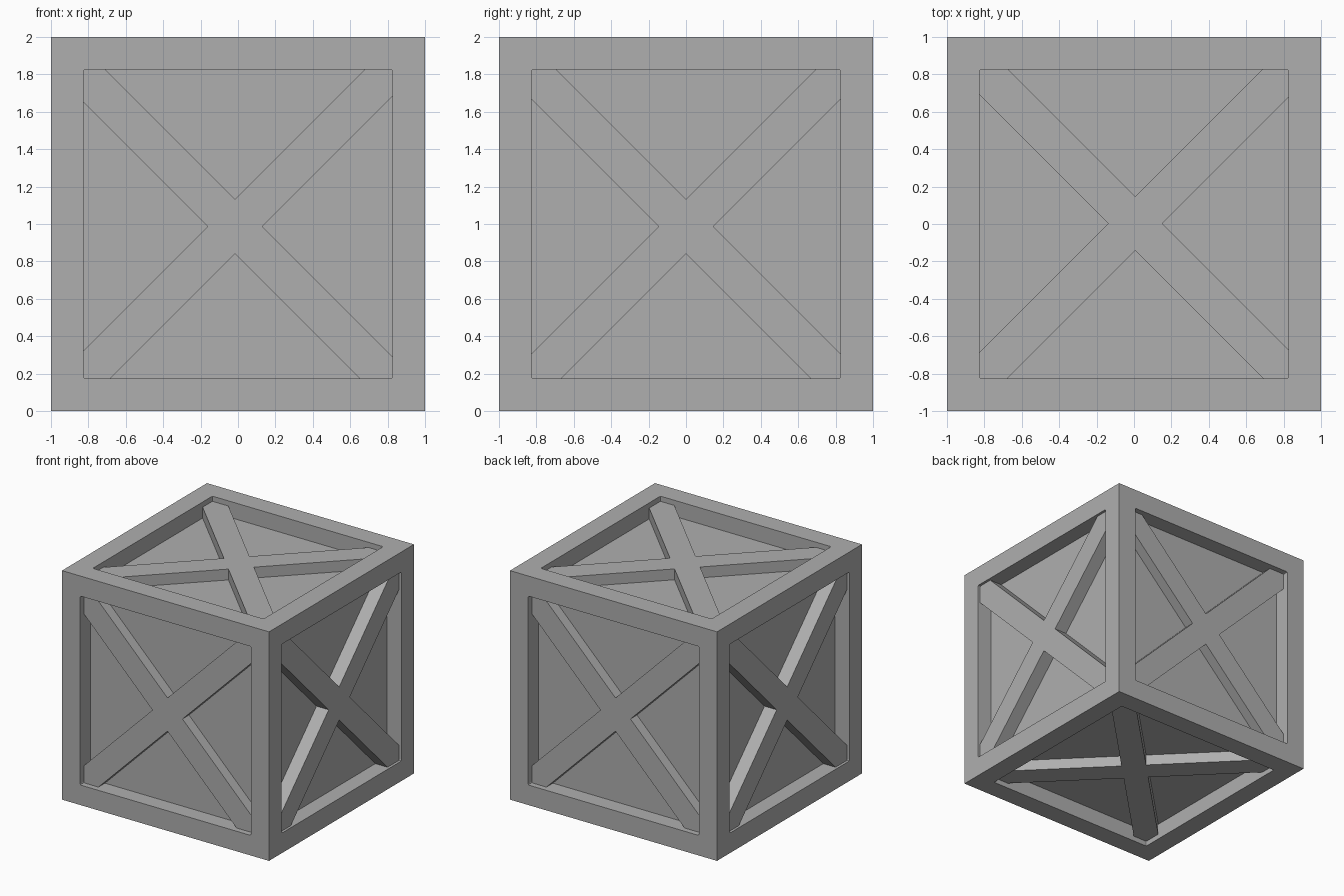
import bpy, bmesh, math
from mathutils import Matrix, Vector

if "Cube" in bpy.data.objects:
    bpy.data.objects.remove(bpy.data.objects["Cube"])

BORDER, PANEL_DEPTH = 0.175, 0.14
ARM, HALF = 1.25, 0.1025   # brace arm length and half width

grey = bpy.data.materials.new("dark_grey")
grey.diffuse_color = (0.43, 0.43, 0.43, 1)
grey.use_nodes = True
grey.node_tree.nodes["Principled BSDF"].inputs["Base Color"].default_value = grey.diffuse_color


def make_object(name, bm):
    bmesh.ops.recalc_face_normals(bm, faces=bm.faces[:])
    mesh = bpy.data.meshes.new(name)
    bm.to_mesh(mesh)
    bm.free()
    mesh.materials.append(grey)
    ob = bpy.data.objects.new(name, mesh)
    bpy.context.collection.objects.link(ob)
    return ob


# Crate body: cube with a recessed panel on each side, leaving a border frame
bm = bmesh.new()
bmesh.ops.create_cube(bm, size=2, matrix=Matrix.Translation((0, 0, 1)))
panels = bm.faces[:]
bmesh.ops.inset_individual(bm, faces=panels, thickness=BORDER, use_even_offset=True)
bmesh.ops.inset_individual(bm, faces=panels, thickness=0, depth=-PANEL_DEPTH)
# Slightly rounded corners in each recess
corners = [e for e in bm.edges if abs(e.calc_length() - PANEL_DEPTH) < 0.01]
bmesh.ops.bevel(bm, geom=corners, offset=0.01, segments=2, profile=0.5, affect='EDGES')
make_object("crate_frame", bm)


# Crossed braces: one X-shaped slab per side, ends buried in the frame
def brace(name, u, v, centre, recess):
    u, v = Vector(u), Vector(v)
    n = u.cross(v)
    bm = bmesh.new()
    verts = []
    for k in range(4):
        rot = Matrix.Rotation(math.radians(45 + 90 * k), 2)
        for p in ((HALF, -HALF), (ARM, -HALF), (ARM, HALF)):
            q = rot @ Vector(p) + Vector(centre)
            pos = Vector((0, 0, 1)) + u * q.x + v * q.y + n * (1 - recess)
            verts.append(bm.verts.new(pos))
    face = bm.faces.new(verts)
    res = bmesh.ops.extrude_face_region(bm, geom=[face], use_keep_orig=True)
    moved = [g for g in res["geom"] if isinstance(g, bmesh.types.BMVert)]
    bmesh.ops.translate(bm, verts=moved, vec=-n * (PANEL_DEPTH + 0.01 - recess))
    make_object(name, bm)


for s, (a, b, c) in ((1, ("front", "right", "top")), (-1, ("back", "left", "bottom"))):
    brace(a + "_brace", (s, 0, 0), (0, 0, 1), (-0.016, -0.013), 0.05)
    brace(b + "_brace", (0, s, 0), (0, 0, 1), (0.0, -0.013), 0.022)
    brace(c + "_brace", (s, 0, 0), (0, 1, 0), (0.007, 0.003), 0.045)
